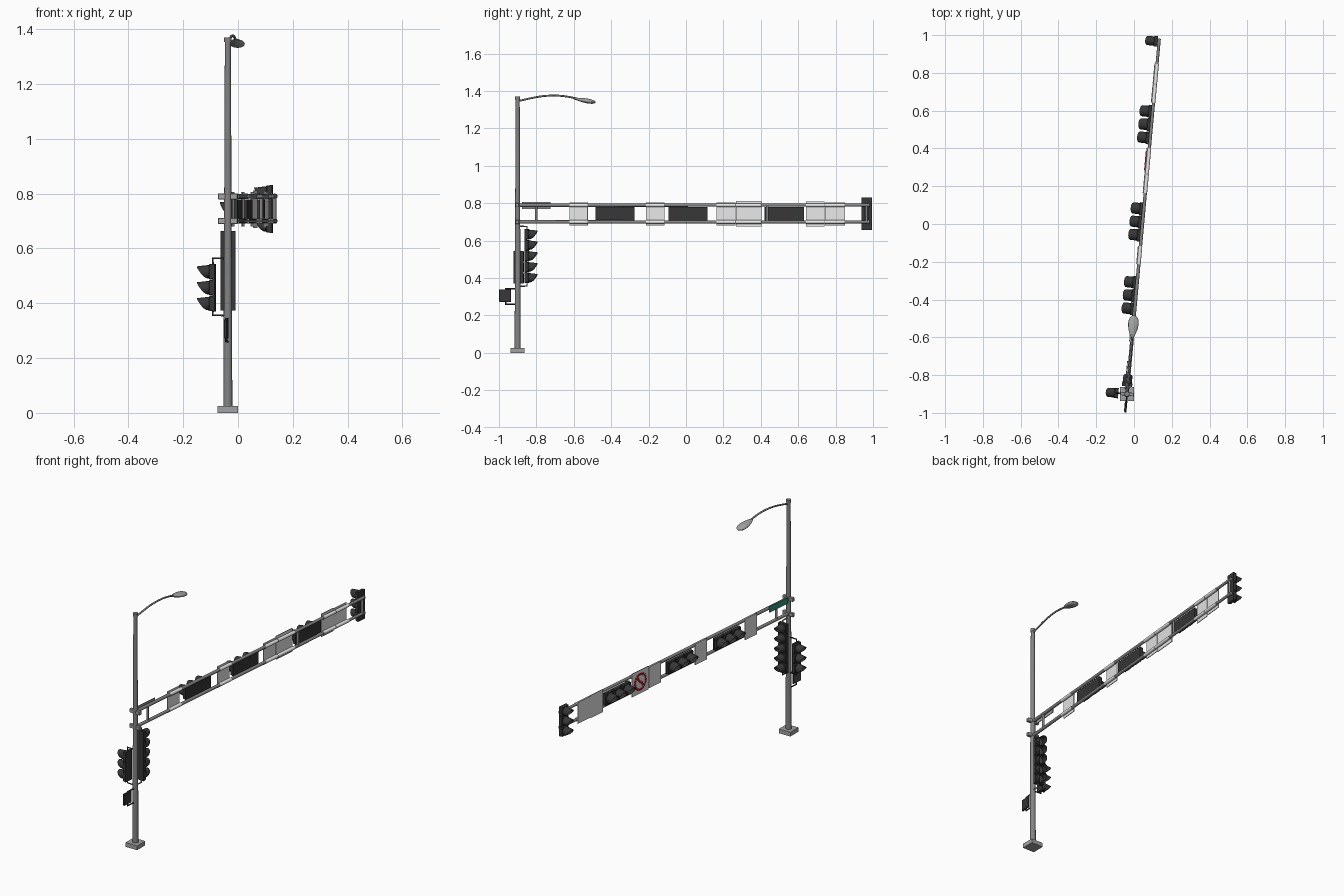
import bpy, bmesh, math
from mathutils import Matrix, Vector

if "Cube" in bpy.data.objects:
    bpy.data.objects.remove(bpy.data.objects["Cube"])

ANG = math.radians(-5.2)
# working frame: origin at the pole foot, +Y along the mast arm, signals face -X
F = Matrix.Translation((-0.037, -0.9, 0)) @ Matrix.Rotation(ANG, 4, 'Z')


def along(wy):
    """Distance along the arm for a world y position."""
    return (wy + 0.9) / math.cos(ANG)


def mat(name, c):
    m = bpy.data.materials.new(name)
    m.diffuse_color = (*c, 1)
    m.use_nodes = True
    m.node_tree.nodes["Principled BSDF"].inputs["Base Color"].default_value = m.diffuse_color
    return m


STEEL = mat("galvanised grey", (0.23, 0.23, 0.23))
PALE = mat("pale steel", (0.36, 0.36, 0.36))
DARK = mat("signal black", (0.037, 0.037, 0.038))
LENS = mat("dark lens", (0.075, 0.075, 0.077))
WHITE = mat("sign white", (0.8, 0.8, 0.8))
GREEN = mat("street sign green", (0.03, 0.3, 0.21))
RED = mat("red", (0.8, 0.015, 0.03))


def finish(bm, name, mats, M=F, smooth=False):
    bmesh.ops.recalc_face_normals(bm, faces=bm.faces)
    me = bpy.data.meshes.new(name)
    bm.to_mesh(me)
    bm.free()
    for m in mats:
        me.materials.append(m)
    ob = bpy.data.objects.new(name, me)
    bpy.context.collection.objects.link(ob)
    ob.matrix_world = M
    if smooth:
        bpy.ops.object.select_all(action='DESELECT')
        ob.select_set(True)
        bpy.context.view_layer.objects.active = ob
        bpy.ops.object.shade_smooth_by_angle(angle=math.radians(40))
    return ob


def add_box(bm, c, s, bevel=0):
    r = bmesh.ops.create_cube(bm, size=1, matrix=Matrix.Translation(c) @ Matrix.Diagonal((*s, 1)))
    if bevel:
        edges = list({e for v in r['verts'] for e in v.link_edges})
        bmesh.ops.bevel(bm, geom=edges, offset=bevel, segments=1, affect='EDGES')


def box(name, c, s, m, M=F, bevel=0):
    bm = bmesh.new()
    add_box(bm, c, s, bevel)
    return finish(bm, name, [m], M)


def rod(name, a, b, r1, m, r2=None, n=20, M=F):
    a, b = Vector(a), Vector(b)
    bm = bmesh.new()
    T = Matrix.Translation((a + b) / 2) @ (b - a).to_track_quat('Z', 'Y').to_matrix().to_4x4()
    bmesh.ops.create_cone(bm, cap_ends=True, segments=n, radius1=r1,
                          radius2=r1 if r2 is None else r2, depth=(b - a).length, matrix=T)
    return finish(bm, name, [m], M, True)


def pipe(name, pts, r, m, kind='POLY', M=F):
    cu = bpy.data.curves.new(name, 'CURVE')
    cu.dimensions = '3D'
    cu.bevel_depth, cu.bevel_resolution, cu.use_fill_caps = r, 2, True
    sp = cu.splines.new(kind)
    sp.points.add(len(pts) - 1)
    for p, q in zip(sp.points, pts):
        p.co = (*q, 1)
    if kind == 'NURBS':
        sp.order_u, sp.use_endpoint_u, sp.resolution_u = 3, True, 8
    cu.materials.append(m)
    ob = bpy.data.objects.new(name, cu)
    bpy.context.collection.objects.link(ob)
    ob.matrix_world = M
    bpy.ops.object.select_all(action='DESELECT')
    ob.select_set(True)
    bpy.context.view_layer.objects.active = ob
    bpy.ops.object.convert(target='MESH')


def signal(name, n, s, w, M, horizontal=False):
    """Signal head facing local -X: housings, lenses, sloped tunnel visors."""
    body, vis = bmesh.new(), bmesh.new()
    R, N = s * 0.43, 24
    for i in range(n):
        o = (i - (n - 1) / 2) * s
        cy, cz = (o, 0) if horizontal else (0, o)
        size = (0.02, s * 0.97, w) if horizontal else (0.02, w, s * 0.97)
        add_box(body, (-0.01, cy, cz), size, 0.003)
        # lens: shallow dome
        before = set(body.faces)
        bmesh.ops.create_uvsphere(body, u_segments=16, v_segments=8, radius=R * 0.88,
                                  matrix=Matrix.Translation((-0.019, cy, cz)) @ Matrix.Diagonal((0.25, 1, 1, 1)))
        for f in set(body.faces) - before:
            f.material_index = 1
        # visor: long at the top, short at the bottom
        rings = []
        for k in range(N):
            a = 2 * math.pi * k / N
            h = (math.sin(a) + 1) / 2
            d = 0.006 + 0.041 * h ** 0.6
            q = []
            for r, x in ((R, 0), (R * 0.97, d), (R * 0.9, d), (R * 0.93, 0)):
                q.append(vis.verts.new((-0.019 - x, cy + r * math.cos(a), cz + r * math.sin(a) - 0.1 * x)))
            rings.append(q)
        for k in range(N):
            p, q = rings[k], rings[(k + 1) % N]
            for j in range(4):
                vis.faces.new((p[j], q[j], q[(j + 1) % 4], p[(j + 1) % 4]))
    L = n * s
    add_box(body, (-0.003, 0, 0), (0.008, L, w) if horizontal else (0.008, w, L))
    finish(body, name + "_housing", [DARK, LENS], M, True)
    finish(vis, name + "_visors", [DARK], M, True)


def sign(name, y0, y1, z0, z1, x, front, back):
    """Thin plate, front towards -X."""
    bm = bmesh.new()
    add_box(bm, (x, (along(y0) + along(y1)) / 2, (z0 + z1) / 2), (0.004, along(y1) - along(y0) - 0.003, z1 - z0))
    bmesh.ops.recalc_face_normals(bm, faces=bm.faces)
    for f in bm.faces:
        f.material_index = 0 if f.normal.x < -0.5 else 1
    finish(bm, name, [front, back])


# pole and base
box("base_plate", (0, 0, 0.0125), (0.075, 0.075, 0.025), PALE, Matrix.Translation((-0.037, -0.9, 0)))
rod("pole", (0, 0, 0.02), (0, 0, 1.36), 0.0165, STEEL, 0.011, 24)
rod("pole_cap", (0, 0, 1.352), (0, 0, 1.37), 0.0135, STEEL)

# street lamp
pipe("lamp_arm", [(0, 0, 1.345), (0, 0.09, 1.368), (0, 0.19, 1.378), (0, 0.28, 1.37), (0, 0.35, 1.352)],
     0.005, STEEL, 'NURBS')
bm = bmesh.new()
bmesh.ops.create_uvsphere(bm, u_segments=20, v_segments=12, radius=1)
for v in bm.verts:
    t = 0.75 + 0.28 * v.co.y
    v.co = Vector((v.co.x * 0.035 * t, v.co.y * 0.062, v.co.z * 0.016 * t))
finish(bm, "lamp_head", [PALE], F @ Matrix.Translation((0, 0.357, 1.35)) @ Matrix.Rotation(-0.18, 4, 'X'), True)

# mast arm
END = along(0.978)
for nm, z in (("upper", 0.79), ("lower", 0.70)):
    rod("arm_tube_" + nm, (0, 0, z), (0, END, z), 0.0095, STEEL, 0.008)
    box("arm_clamp_" + nm, (0, 0, z), (0.072, 0.018, 0.022), PALE, bevel=0.002)
    rod("arm_end_cap_" + nm, (0, END - 0.004, z), (0, END + 0.003, z), 0.01, STEEL)
for i, y in enumerate((-0.80, 0.435, 0.965)):
    rod("arm_strut_%d" % i, (0, along(y), 0.70), (0, along(y), 0.79), 0.007, STEEL, n=12)

# signals on the arm
for i, y in enumerate((-0.38, 0.01, 0.525)):
    signal("arm_signal_%d" % i, 3, 0.07, 0.07, F @ Matrix.Translation((-0.004, along(y), 0.744)), True)
signal("end_signal", 3, 0.058, 0.055, F @ Matrix.Translation((-0.008, along(0.966), 0.744)))

# sign plates, each with pale mounting sleeves round both tubes
plates = ((-0.625, -0.525, 0.68, 0.805), (-0.215, -0.115, 0.68, 0.805), (0.162, 0.265, 0.68, 0.805),
          (0.265, 0.405, 0.675, 0.812), (0.64, 0.74, 0.675, 0.81), (0.74, 0.85, 0.68, 0.805))
for i, p in enumerate(plates):
    sign("sign_plate_%d" % i, *p, -0.012, WHITE, WHITE)
    for z in (0.70, 0.79):
        rod("sign_sleeve_%d" % i, (0, along(p[0]) + 0.002, z), (0, along(p[1]) - 0.002, z), 0.0098, WHITE)
sign("street_sign", -0.88, -0.725, 0.77, 0.806, -0.013, GREEN, PALE)

# lit dots forming a prohibition ring
bm = bmesh.new()
cy, cz, r = along(0.335), 0.744, 0.045
dots = [(r * math.cos(k * math.pi / 9), r * math.sin(k * math.pi / 9)) for k in range(18)]
dots += [(t * r * 0.707, t * r * 0.707) for t in (-0.66, -0.33, 0, 0.33, 0.66)]
for dy, dz in dots:
    add_box(bm, (-0.0155, cy + dy, cz + dz), (0.004, 0.011, 0.011))
finish(bm, "warning_dots", [RED])

# five-lamp signal on the pole, facing along the arm
signal("pole_signal_five", 5, 0.058, 0.055,
       F @ Matrix.Translation((-0.004, 0.041, 0.518)) @ Matrix.Rotation(-math.pi / 2, 4, 'Z'))
pipe("five_lamp_bracket_top", [(0, 0, 0.676), (0, 0.05, 0.676), (0, 0.05, 0.655)], 0.0045, STEEL)
pipe("five_lamp_bracket_bottom", [(0, 0, 0.357), (0, 0.05, 0.357), (0, 0.05, 0.385)], 0.0045, STEEL)

# three-lamp signal on the pole, facing -X
signal("pole_signal_three", 3, 0.058, 0.055, F @ Matrix.Translation((-0.047, 0, 0.457)))
pipe("three_lamp_bracket_top", [(0, 0, 0.564), (-0.055, 0, 0.564), (-0.055, 0, 0.535)], 0.004, DARK)
pipe("three_lamp_bracket_bottom", [(0, 0, 0.356), (-0.055, 0, 0.356), (-0.055, 0, 0.38)], 0.004, DARK)

# pedestrian signal
box("pedestrian_signal", (0, -0.067, 0.306), (0.011, 0.064, 0.068), DARK, bevel=0.002)
box("pedestrian_lens", (-0.006, -0.067, 0.306), (0.003, 0.052, 0.056), LENS)
pipe("pedestrian_bracket", [(0, 0, 0.343), (0, -0.064, 0.343), (0, -0.064, 0.26), (0, 0, 0.26)], 0.004, DARK)
